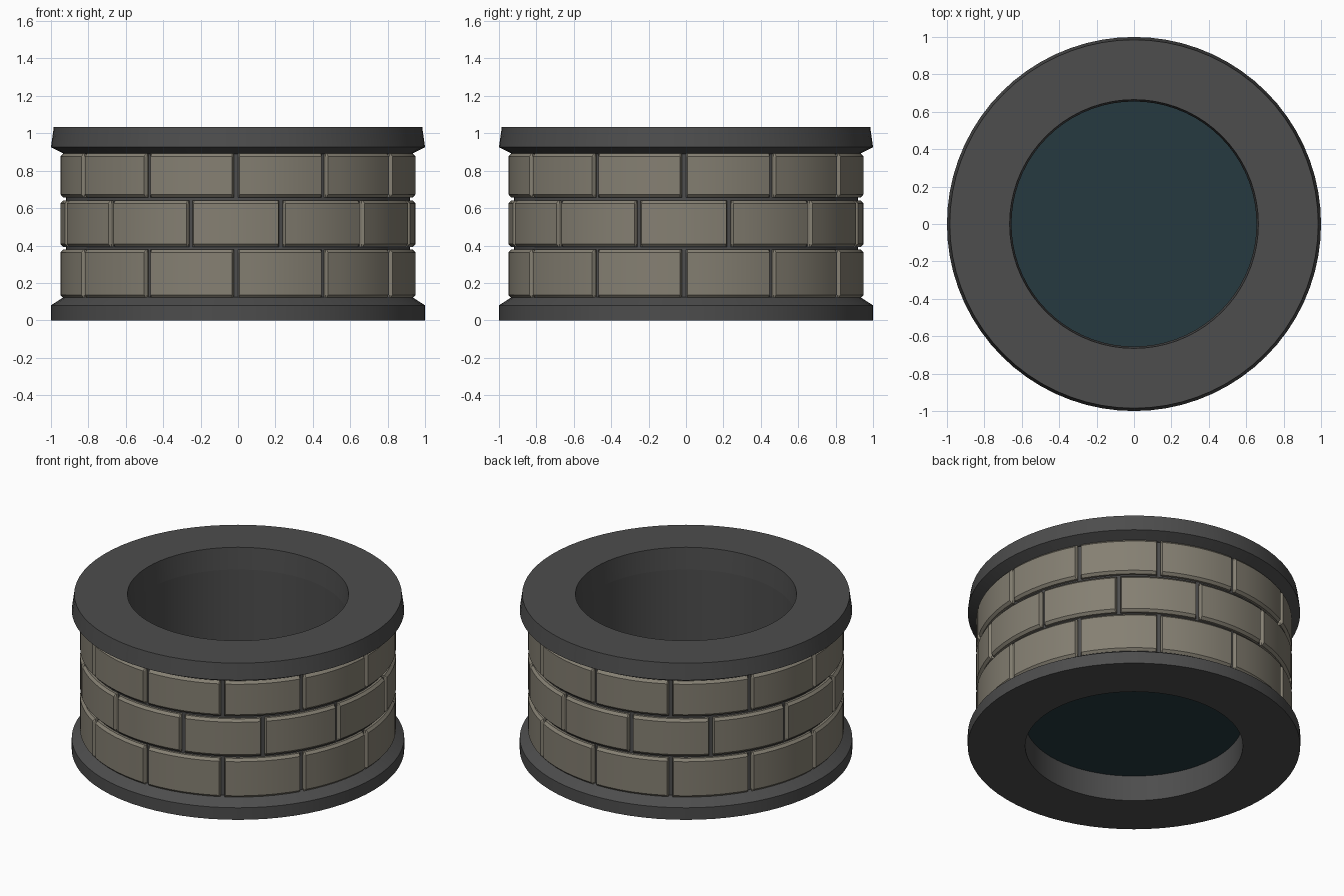
import bpy, bmesh, math

if "Cube" in bpy.data.objects:
    bpy.data.objects.remove(bpy.data.objects["Cube"])

SEG = 72


def material(name, rgb):
    m = bpy.data.materials.new(name)
    m.diffuse_color = (*rgb, 1)
    m.use_nodes = True
    m.node_tree.nodes["Principled BSDF"].inputs["Base Color"].default_value = m.diffuse_color
    return m


dark_stone = material("dark stone", (0.074, 0.074, 0.074))
tan_brick = material("tan brick", (0.235, 0.215, 0.17))
water_blue = material("dark water", (0.019, 0.042, 0.051))


def finish(bm, name, mat, angle=25):
    bmesh.ops.recalc_face_normals(bm, faces=bm.faces[:])
    me = bpy.data.meshes.new(name)
    bm.to_mesh(me)
    bm.free()
    me.materials.append(mat)
    ob = bpy.data.objects.new(name, me)
    bpy.context.collection.objects.link(ob)
    bpy.ops.object.select_all(action='DESELECT')
    ob.select_set(True)
    bpy.context.view_layer.objects.active = ob
    bpy.ops.object.shade_smooth_by_angle(angle=math.radians(angle))
    return ob


def ring(name, profile, mat):
    """Revolve a closed (radius, z) profile around z."""
    bm = bmesh.new()
    loops = []
    for i in range(SEG):
        a = 2 * math.pi * i / SEG
        loops.append([bm.verts.new((r * math.cos(a), r * math.sin(a), z)) for r, z in profile])
    n = len(profile)
    for i in range(SEG):
        p, q = loops[i], loops[(i + 1) % SEG]
        for j in range(n):
            k = (j + 1) % n
            bm.faces.new((p[j], q[j], q[k], p[k]))
    return finish(bm, name, mat)


# Stone base, mortar wall and top rim
ring("base_ring", [(0.655, 0), (1, 0), (1, 0.08), (0.93, 0.125), (0.655, 0.125)], dark_stone)
ring("mortar_wall", [(0.655, 0.125), (0.92, 0.125), (0.92, 0.89), (0.655, 0.89)], dark_stone)
ring("top_rim", [(0.655, 0.89), (0.93, 0.89), (1, 0.926), (0.985, 1.033), (0.665, 1.033)], dark_stone)


# Curved bricks with chamfered outer edges
def add_brick(bm, a0, a1, z0, z1, steps=6):
    c = 0.016
    da = c * 0.5 / 0.95
    angles = [a0, a0 + da] + [a0 + (a1 - a0) * i / steps for i in range(1, steps)] + [a1 - da, a1]
    rows = []
    for i, a in enumerate(angles):
        r_out = 0.935 if i in (0, len(angles) - 1) else 0.95
        prof = [(0.90, z0), (0.935, z0), (r_out, z0 + c), (r_out, z1 - c), (0.935, z1), (0.90, z1)]
        rows.append([bm.verts.new((r * math.cos(a), r * math.sin(a), z)) for r, z in prof])
    for p, q in zip(rows, rows[1:]):
        for j in range(6):
            k = (j + 1) % 6
            bm.faces.new((p[j], q[j], q[k], p[k]))
    bm.faces.new(rows[0])
    bm.faces.new(rows[-1][::-1])


courses = [("lower", 0.12, 0.378, 0), ("middle", 0.393, 0.64, 15), ("upper", 0.658, 0.892, 0)]
for label, z0, z1, offset in courses:
    bm = bmesh.new()
    for i in range(12):
        start = offset + 30 * i
        add_brick(bm, math.radians(start), math.radians(start + 28.6), z0, z1)
    finish(bm, label + "_brick_course", tan_brick)

# Water surface inside the well
bm = bmesh.new()
bmesh.ops.create_circle(bm, cap_ends=True, segments=SEG, radius=0.66)
bmesh.ops.translate(bm, verts=bm.verts[:], vec=(0, 0, 0.17))
finish(bm, "water_surface", water_blue)
